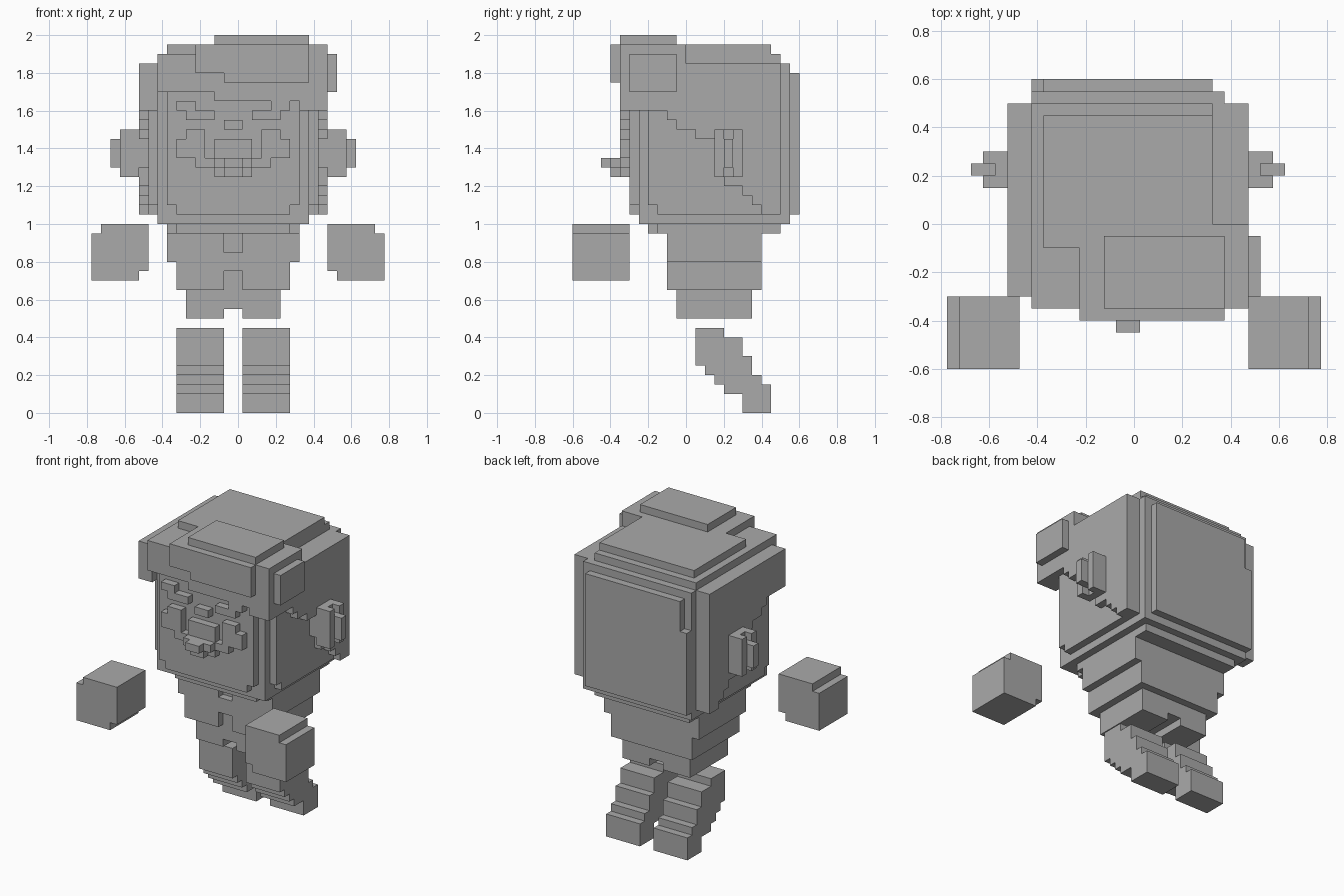
import bpy
import bmesh
from mathutils import Vector

UNIT = 0.05          # edge of one block
SHIFT = -0.025       # the figure's middle plane in x

cube = bpy.data.objects.get("Cube")
if cube:
    bpy.data.objects.remove(cube, do_unlink=True)

grey = bpy.data.materials.new("plain grey")
grey.use_nodes = True
grey.diffuse_color = (0.4, 0.4, 0.4, 1)
grey.node_tree.nodes["Principled BSDF"].inputs["Base Color"].default_value = grey.diffuse_color


def prism(bm, axis, profile, low, high):
    """Extrude a flat outline along x, y or z, in block units."""
    def place(a, b):
        point = {"x": (low, a, b), "y": (a, low, b), "z": (a, b, low)}[axis]
        return Vector(point) * UNIT + Vector((SHIFT, 0, 0))
    face = bm.faces.new([bm.verts.new(place(a, b)) for a, b in profile])
    side = bmesh.ops.extrude_face_region(bm, geom=[face])
    verts = [g for g in side["geom"] if isinstance(g, bmesh.types.BMVert)]
    step = Vector([float(axis == name) for name in "xyz"]) * (high - low) * UNIT
    bmesh.ops.translate(bm, verts=verts, vec=step)


def block(bm, x, y, z):
    prism(bm, "z", [(x[0], y[0]), (x[1], y[0]), (x[1], y[1]), (x[0], y[1])], *z)


def finish(name, bm):
    bmesh.ops.recalc_face_normals(bm, faces=bm.faces)
    mesh = bpy.data.meshes.new(name)
    bm.to_mesh(mesh)
    bm.free()
    mesh.materials.append(grey)
    bpy.context.collection.objects.link(bpy.data.objects.new(name, mesh))


def part(name, *boxes):
    bm = bmesh.new()
    for box in boxes:
        block(bm, *box)
    finish(name, bm)


def outline(name, axis, profile, low, high):
    bm = bmesh.new()
    prism(bm, axis, profile, low, high)
    finish(name, bm)


def stairs(points):
    """Turn corner points into a stepped outline: across first, then up or down."""
    path = [points[0]]
    for a, b in points[1:]:
        path += [(a, path[-1][1]), (a, b)]
    return path


# Head core, with raised face and cheek panels
part("head", ((-8, 8), (-5, 11), (20, 37)))
outline("face", "y",
        [(-6, 21), (6, 21), (6, 22), (7, 22), (7, 34), (-7, 34), (-7, 22), (-6, 22)], -6, 0)
outline("cheeks", "x",
        [(-3, 21), (10, 21), (10, 36), (-4, 36), (-4, 22), (-3, 22)], -9, 9)

# Stepped side hair
for side, front in ((-1, -6), (1, -7)):
    edge = stairs([(front, 32), (-2, 31), (-1, 30), (1, 29), (3, 26),
                   (4, 24), (6, 23), (7, 22), (8, 21)])
    edge += [(10, 21), (10, 37), (front, 37)]
    outline("side_hair", "x", edge, *sorted((side * 8, side * 10)))

# Back and top of the hair
part("back_hair",
     ((-7, 7), (11, 12), (21, 36)),
     ((-8, -7), (11, 12), (21, 32)))
part("top_hair",
     ((-8, 8), (-6, 10), (36, 37)),
     ((-8, 7), (-6, 10), (37, 38)),
     ((-7, 7), (-2, 9), (38, 39)),
     ((-4, 7), (-7, 0), (38, 39)),
     ((7, 10), (-7, 0), (37, 39)))

# Fringe and raised tufts
part("fringe",
     ((-8, 10), (-7, -4), (34, 38)),
     ((7, 10), (-7, -4), (32, 34)),
     ((-2, 7), (-7, -5), (33, 34)))
outline("front_tuft", "y",
        [(-4, 36), (-1, 36), (-1, 35), (8, 35), (8, 39), (-4, 39)], -8, -6)
part("top_tuft", ((-2, 8), (-7, -1), (39, 40)))
part("side_tuft", ((10, 11), (-6, -1), (34, 38)))

# Face features and ears, mirrored
for side in (-1, 1):
    def mirror(a, b):
        return sorted((side * a, side * b))
    part("eyebrow",
         (mirror(4, 6), (-7, -6), (32, 33)),
         (mirror(2, 5), (-7, -6), (31, 32)))
    part("eye",
         (mirror(3, 5), (-7, -6), (29, 30)),
         (mirror(3, 6), (-7, -6), (27, 29)))
    part("ear",
         (mirror(10, 11), (3, 6), (25, 30)),
         (mirror(11, 12), (3, 4), (25, 30)),
         (mirror(11, 12), (5, 6), (25, 30)),
         (mirror(11, 13), (4, 5), (26, 29)))
part("nose_bridge", ((-1, 1), (-7, -6), (30, 31)))
part("muzzle",
     ((-2, 2), (-7, -6), (25, 29)),
     ((-4, 4), (-7, -6), (26, 27)),
     ((-2, 2), (-8, -7), (26, 27)),
     ((-1, 1), (-8, -7), (25, 26)),
     ((-1, 1), (-9, -8), (26, 27)))

# Body with small notches in the chest and belt
part("collar", ((-7, 7), (-3, 10), (19, 20)), ((-6, 6), (-4, 10), (19, 20)))
outline("chest_front", "y",
        [(-7, 16), (7, 16), (7, 19), (1, 19), (1, 17), (-1, 17), (-1, 19), (-7, 19)], -2, -1)
part("chest", ((-7, 7), (-1, 8), (16, 19)))
outline("belt_front", "y",
        [(-6, 13), (-1, 13), (-1, 15), (1, 15), (1, 13), (6, 13), (6, 16), (-6, 16)], -2, -1)
part("belt", ((-6, 6), (-1, 8), (13, 16)))
outline("hips", "y",
        [(-5, 10), (-1, 10), (-1, 11), (1, 11), (1, 10), (5, 10), (5, 13), (-5, 13)], -1, 7)

# Legs, stepping down towards the back
leg = stairs([(1, 9), (4, 8), (6, 6), (7, 4), (8, 3), (9, 0)])
leg += [(6, 0), (6, 2), (4, 2), (4, 3), (3, 3), (3, 4), (2, 4), (2, 5), (1, 5)]
outline("right_leg", "x", leg, -6, -1)
outline("left_leg", "x", leg, 1, 6)

# Floating hands, each with two clipped edges
hand = [(10, 15), (10, 20), (15, 20), (15, 19), (16, 19), (16, 14), (11, 14), (11, 15)]
outline("left_hand", "y", hand, -12, -6)
outline("right_hand", "y", [(1 - a, b) for a, b in hand], -12, -6)
